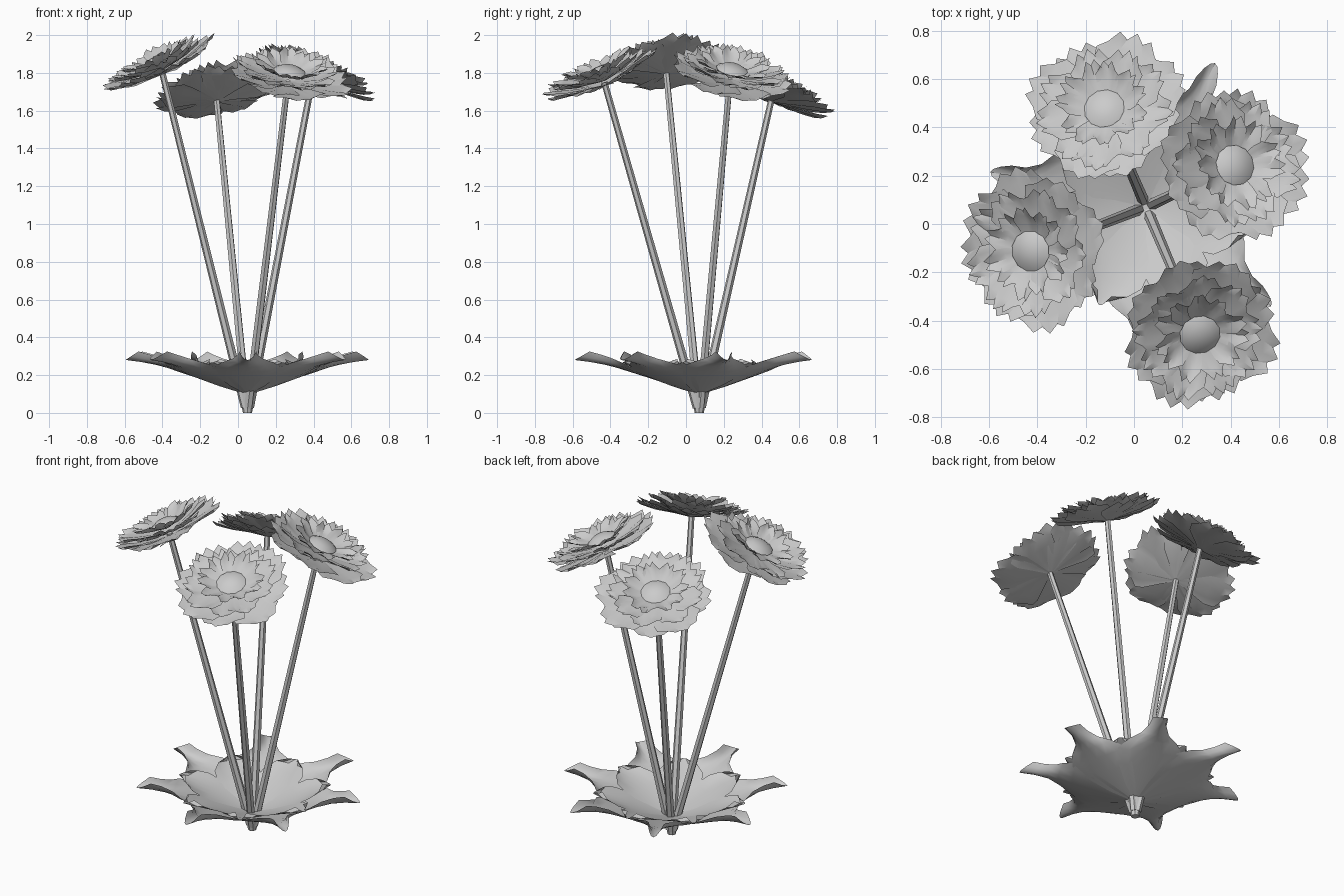
import bpy, math, random
from mathutils import Vector, Matrix

if "Cube" in bpy.data.objects:
    bpy.data.objects.remove(bpy.data.objects["Cube"])

random.seed(4)
BASE = Vector((0.05, 0.07, 0.0))


def finish(name, verts, faces, angle=35):
    me = bpy.data.meshes.new(name)
    me.from_pydata([tuple(v) for v in verts], [], faces)
    ob = bpy.data.objects.new(name, me)
    bpy.context.collection.objects.link(ob)
    bpy.ops.object.select_all(action='DESELECT')
    ob.select_set(True)
    bpy.context.view_layer.objects.active = ob
    bpy.ops.object.shade_smooth_by_angle(angle=math.radians(angle))
    return ob


def add_blade(verts, faces, mat, profile, nv, lift, teeth=0.0, pleat=0.0):
    """Blade along +x; profile rows are (distance, half width, height)."""
    start, n = len(verts), len(profile)
    for i, (r, w, z) in enumerate(profile):
        t = i / (n - 1)
        for j in range(nv):
            v = 2 * j / (nv - 1) - 1
            zig = 1 if j % 2 else -1
            x = r * (1 - 0.12 * v * v * t) + zig * teeth * t ** 3
            h = z + lift * v * v * t + zig * pleat * t ** 1.5
            verts.append(mat @ Vector((x, w * v, h)))
    for i in range(n - 1):
        for j in range(nv - 1):
            a = start + i * nv + j
            faces.append((a, a + nv, a + nv + 1, a + 1))


def rod(name, path, sides=8):
    """Tapered rod through (point, radius) rows, capped at both ends."""
    axis = (path[-1][0] - path[0][0]).normalized()
    rot = axis.to_track_quat('Z', 'Y')
    verts, faces = [], []
    for p, r in path:
        for k in range(sides):
            a = math.tau * k / sides
            verts.append(p + rot @ Vector((r * math.cos(a), r * math.sin(a), 0)))
    for i in range(len(path) - 1):
        for k in range(sides):
            a, b = i * sides + k, i * sides + (k + 1) % sides
            faces.append((a, b, b + sides, a + sides))
    faces.append(tuple(reversed(range(sides))))
    faces.append(tuple(range(len(verts) - sides, len(verts))))
    finish(name, verts, faces)


# Rosette of long curled leaves, with a shorter round layer inside
LONG = [(0.01, 0.01, 0.10), (0.12, 0.09, 0.135), (0.25, 0.16, 0.18), (0.36, 0.19, 0.215),
        (0.44, 0.14, 0.24), (0.50, 0.08, 0.255), (0.58, 0.05, 0.27), (0.66, 0.045, 0.28)]
ROUND = [(0.01, 0.01, 0.115), (0.12, 0.08, 0.15), (0.24, 0.13, 0.195),
         (0.34, 0.13, 0.23), (0.41, 0.09, 0.25), (0.45, 0.03, 0.265)]
for name, prof, offset, lift in (("outer_leaves", LONG, 13, 0.045),
                                 ("inner_leaves", ROUND, 38.7, 0.02)):
    verts, faces = [], []
    for k in range(7):
        ang = math.radians(offset + k * 360 / 7)
        mat = Matrix.Translation(BASE) @ Matrix.Rotation(ang, 4, 'Z')
        add_blade(verts, faces, mat, prof, 7, lift)
    finish(name, verts, faces)

# Short root cone under the leaves
rod("root", [(BASE, 0.024), (BASE + Vector((0, 0, 0.11)), 0.045)])

# Petal rings: name, count, half width, length, inner height, tip height, teeth, pleat
RINGS = [("outer_petals", 8, 0.145, 0.325, -0.055, 0.0, 0.014, 0.010),
         ("middle_petals", 9, 0.095, 0.265, -0.035, 0.03, 0.012, 0.010),
         ("inner_petals", 11, 0.05, 0.19, -0.01, 0.055, 0.010, 0.008)]


def flower(tag, centre, azimuth, tilt=25):
    az = math.radians(azimuth)
    mat = (Matrix.Translation(centre) @ Matrix.Rotation(az, 4, 'Z')
           @ Matrix.Rotation(math.radians(tilt), 4, 'Y'))
    for name, count, w, length, z0, z1, teeth, pleat in RINGS:
        verts, faces = [], []
        for k in range(count):
            size = random.uniform(0.93, 1.07)
            ang = math.tau * (k + random.uniform(-0.15, 0.15)) / count
            dz = random.uniform(-0.012, 0.012)
            dip = (z0 + z1) / 2
            prof = [(0.01, 0.015, z0), (0.3 * length, 0.5 * w, z0 * 0.75 + z1 * 0.25),
                    (0.6 * length, 0.9 * w, dip + dz / 2),
                    (0.83 * length * size, w, z0 * 0.2 + z1 * 0.8 + dz),
                    (length * size, 0.72 * w, z1 + dz)]
            turn = (Matrix.Rotation(ang, 4, 'Z')
                    @ Matrix.Rotation(random.uniform(-0.12, 0.12), 4, 'X'))
            add_blade(verts, faces, mat @ turn, prof, 7 if count < 10 else 5,
                      0.012, teeth, pleat)
        finish(f"{name}_{tag}", verts, faces)

    # Low domed centre
    verts, faces, n = [mat @ Vector((0, 0, 0.045))], [], 12
    for r, z in ((0.05, 0.04), (0.085, 0.02)):
        for k in range(n):
            a = math.tau * k / n
            verts.append(mat @ Vector((r * math.cos(a), r * math.sin(a), z)))
    for k in range(n):
        m = (k + 1) % n
        faces.append((0, 1 + k, 1 + m))
        faces.append((1 + k, 1 + n + k, 1 + n + m, 1 + m))
    finish(f"flower_centre_{tag}", verts, faces)

    # Straight stem from the root to the underside of the head
    top = mat @ Vector((0, 0, -0.045))
    foot = BASE + Vector((0.012 * math.cos(az), 0.012 * math.sin(az), 0.03))
    rod(f"stem_{tag}", [(foot, 0.024), (top, 0.017)], 6)


flower("left", Vector((-0.42, -0.11, 1.845)), 196)
flower("back", Vector((-0.12, 0.47, 1.70)), 112)
flower("right", Vector((0.41, 0.24, 1.80)), 24)
flower("front", Vector((0.27, -0.45, 1.79)), 290)
